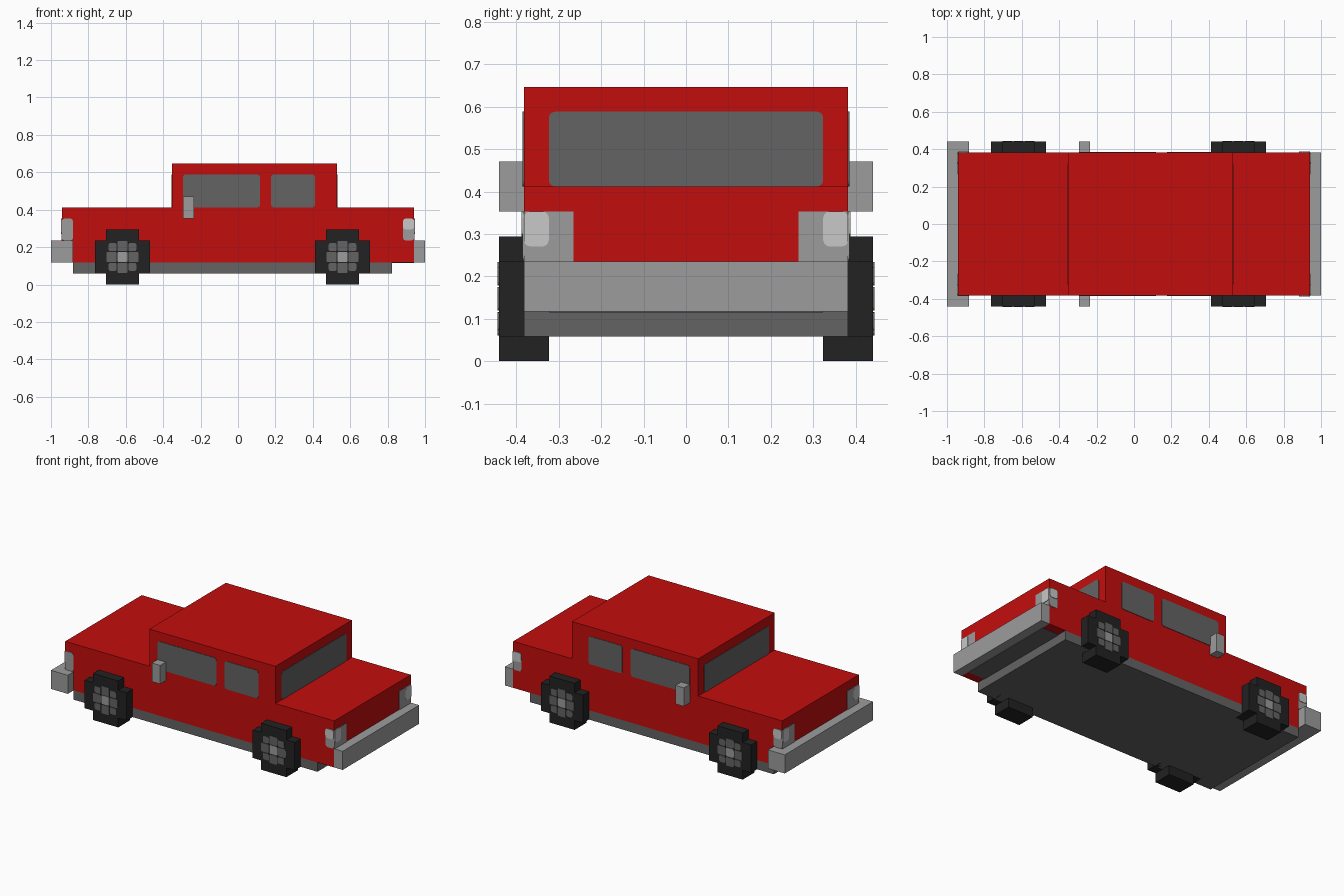
import bpy, bmesh, math

if "Cube" in bpy.data.objects:
    bpy.data.objects.remove(bpy.data.objects["Cube"])

U = 2 / 34      # block size the whole car is built on
T = 0.003       # thickness of painted plates


def material(name, rgb):
    m = bpy.data.materials.new(name)
    m.diffuse_color = (*rgb, 1)
    m.use_nodes = True
    m.node_tree.nodes["Principled BSDF"].inputs["Base Color"].default_value = m.diffuse_color
    return m


RED = material("body red", (0.545, 0.004, 0.004))
SILVER = material("silver grey", (0.335, 0.335, 0.335))
GREY = material("dark grey", (0.127, 0.127, 0.127))
BLACK = material("tyre black", (0.016, 0.016, 0.016))
WHITE = material("lamp white", (0.58, 0.58, 0.58))


def extrude(name, outline, a, b, mat, axis="y"):
    """Extrude a 2D outline (in units) from a to b (in metres) along x, y or z."""
    place = {"x": lambda p, d: (d, p[0] * U, p[1] * U),
             "y": lambda p, d: (p[0] * U, d, p[1] * U),
             "z": lambda p, d: (p[0] * U, p[1] * U, d)}[axis]
    bm = bmesh.new()
    face = bm.faces.new([bm.verts.new(place(p, a)) for p in outline])
    new = bmesh.ops.extrude_face_region(bm, geom=[face])["geom"]
    start, end = place((0, 0), a), place((0, 0), b)
    bmesh.ops.translate(bm, verts=[v for v in new if isinstance(v, bmesh.types.BMVert)],
                        vec=[e - s for s, e in zip(start, end)])
    bmesh.ops.recalc_face_normals(bm, faces=bm.faces)
    mesh = bpy.data.meshes.new(name)
    bm.to_mesh(mesh)
    bm.free()
    mesh.materials.append(mat)
    ob = bpy.data.objects.new(name, mesh)
    bpy.context.collection.objects.link(ob)
    return ob


def rect(u0, u1, v0, v1):
    return [(u0, v0), (u1, v0), (u1, v1), (u0, v1)]


def rounded(u0, u1, v0, v1, r=0.25):
    pts = []
    corners = [(u1 - r, v1 - r), (u0 + r, v1 - r), (u0 + r, v0 + r), (u1 - r, v0 + r)]
    for k, (cu, cv) in enumerate(corners):
        for j in range(4):
            t = math.radians(90 * k + 30 * j)
            pts.append((cu + r * math.cos(t), cv + r * math.sin(t)))
    return pts


def box(name, x, y, z, mat):
    return extrude(name, rect(*x, *z), y[0] * U, y[1] * U, mat)


def plate(name, outline, axis, at, sign, mat, layer=1):
    """Thin painted plate on the surface at distance `at`, facing `sign`."""
    return extrude(name, outline, sign * at * U, sign * (at * U + T * layer), mat, axis)


# Body with cabin, one stepped side profile
profile = [(-15, 2), (16, 2), (16, 7), (9, 7), (9, 11), (-6, 11), (-6, 7),
           (-16, 7), (-16, 4), (-15, 4)]
extrude("body", profile, -6.5 * U, 6.5 * U, RED)

# Chassis, bumpers and underside panel
box("chassis", (-15, 13), (-6.5, 6.5), (1, 2), GREY)
box("chassis_rear", (13, 14), (-5.5, 5.5), (1, 2), GREY)
box("front_bumper", (-17, -15), (-7.5, 7.5), (2, 4), SILVER)
box("rear_bumper", (16, 17), (-6.5, 6.5), (2, 4), SILVER)
extrude("underside_panel", rect(14, 16, -5.5, 5.5), 2 * U, 2 * U - T, GREY, "z")

# Windscreen and rear window
plate("windscreen", rounded(-5.5, 5.5, 7, 10), "x", 6, -1, GREY)
plate("rear_window", rounded(-5.5, 5.5, 7, 10), "x", 9, 1, GREY)

for s, side in ((-1, "right"), (1, "left")):
    # Side windows, mirror and exhaust
    plate(f"front_window_{side}", rounded(-5, 2, 7, 10), "y", 6.5, s, GREY)
    plate(f"back_window_{side}", rounded(3, 7, 7, 10), "y", 6.5, s, GREY)
    box(f"mirror_{side}", (-5, -4), sorted((s * 6.5, s * 7.5)), (6, 8), SILVER)
    box(f"exhaust_{side}", (13, 14), sorted((s * 5.5, s * 6.5)), (1, 2), GREY)

    # Corner lamps: silver surround wrapping the corner, white lens on top
    for e, end in ((-1, "front"), (1, "rear")):
        tag = f"{end}_{side}"
        plate(f"lamp_end_{tag}", rect(*sorted((s * 4.5, s * 6.5)), 4, 6), "x", 16, e, SILVER)
        plate(f"lens_end_{tag}", rounded(*sorted((s * 5.5, s * 6.5)), 4.6, 6),
              "x", 16, e, WHITE, 2)
        xs = sorted((e * 15, e * 16))
        plate(f"lamp_side_{tag}", rounded(*xs, 4, 6), "y", 6.5, s, SILVER)
        if (e, s) != (-1, -1):
            plate(f"lens_side_{tag}", rounded(*xs, 5, 6), "y", 6.5, s, WHITE, 2)

    # Wheels: stepped plus-shaped tyre with a painted hub
    for c, end in ((-10.5, "front"), (9.5, "rear")):
        tag = f"{end}_{side}"
        tyre = [(c + u, 2.5 + v) for u, v in (
            (-1.5, -2.5), (1.5, -2.5), (1.5, -1.5), (2.5, -1.5), (2.5, 1.5), (1.5, 1.5),
            (1.5, 2.5), (-1.5, 2.5), (-1.5, 1.5), (-2.5, 1.5), (-2.5, -1.5), (-1.5, -1.5))]
        extrude(f"tyre_{tag}", tyre, s * 5.5 * U, s * 7.5 * U, BLACK)
        for i in (-1, 0, 1):
            for j in (-1, 0, 1):
                centre = i == j == 0
                r = 0.36 if i and j else 0.47
                cu, cv = c + i * (0.9 if j else 1), 2.5 + j * (0.9 if i else 1)
                plate(f"hub_{tag}_{i + 1}{j + 1}", rounded(cu - r, cu + r, cv - r, cv + r, 0.15),
                      "y", 7.5, s, SILVER if centre else GREY)
